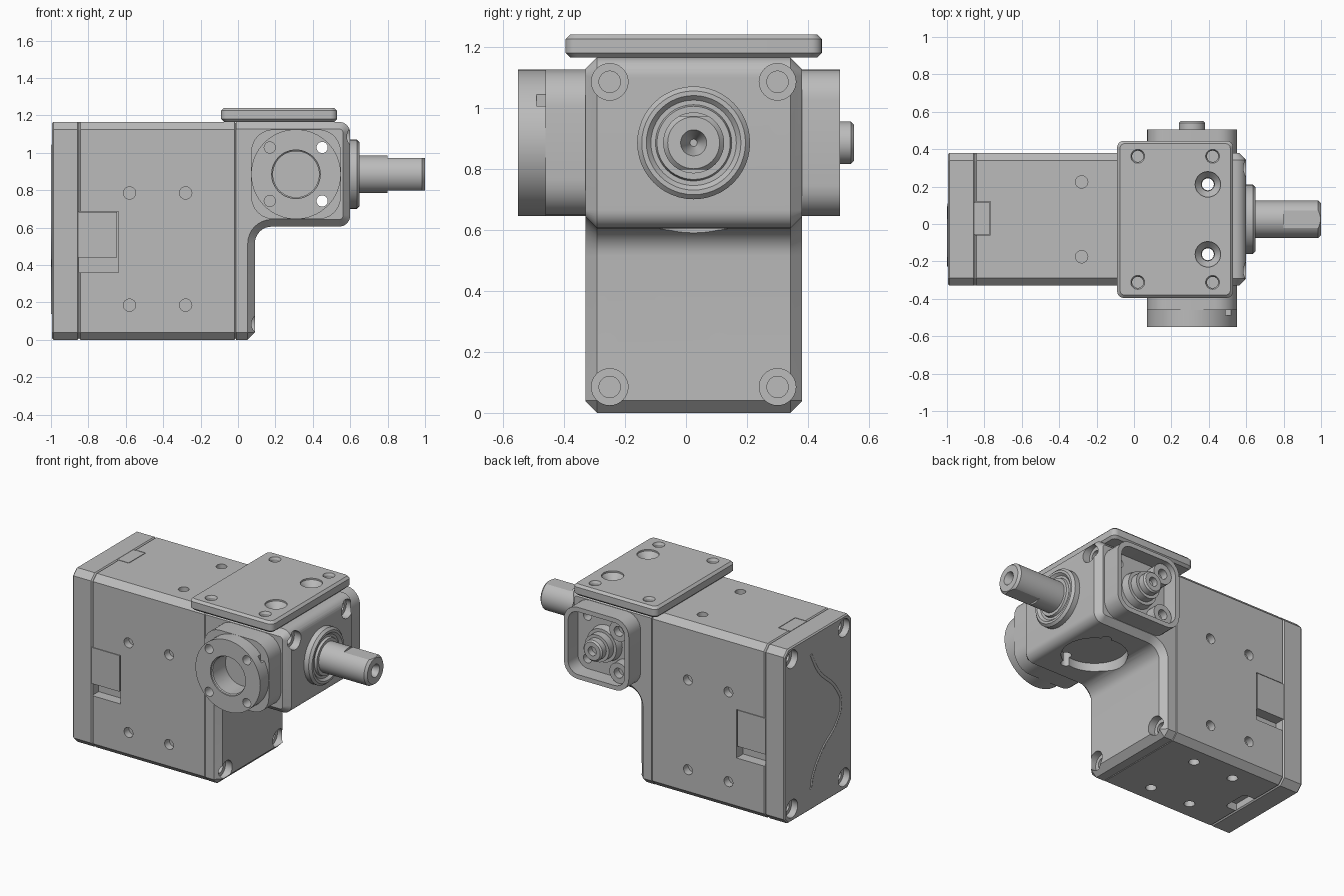
import bpy, bmesh
from math import sin, cos, pi, radians

if "Cube" in bpy.data.objects:
    bpy.data.objects.remove(bpy.data.objects["Cube"])

grey = bpy.data.materials.new("machined_grey")
grey.use_nodes = True
grey.diffuse_color = (0.5, 0.5, 0.5, 1)
grey.node_tree.nodes["Principled BSDF"].inputs["Base Color"].default_value = (0.5, 0.5, 0.5, 1)

CY, CZ, HX = 0.025, 0.885, 0.31      # shaft axis height and depth, side port position
YF, YB, TOP = -0.33, 0.38, 1.165     # body front, back and top


def place(axis, t, p, q):
    return {"x": (t, p, q), "y": (p, t, q), "z": (p, q, t)}[axis]


def arc(cx, cy, r, a0, a1, n=8):
    angles = [radians(a0 + (a1 - a0) * i / n) for i in range(n + 1)]
    return [(cx + r * cos(a), cy + r * sin(a)) for a in angles]


def rrect(x0, x1, y0, y1, r, n=6):
    corners = ((x1 - r, y1 - r, 0), (x0 + r, y1 - r, 90), (x0 + r, y0 + r, 180), (x1 - r, y0 + r, 270))
    return [p for x, y, a in corners for p in arc(x, y, r, a, a + 90, n)]


def loft(name, axis, sections):
    """Join matching outlines along an axis and cap both ends."""
    bm = bmesh.new()
    rings = [[bm.verts.new(place(axis, t, p, q)) for p, q in pts] for t, pts in sections]
    n = len(rings[0])
    for a, b in zip(rings, rings[1:]):
        for i in range(n):
            j = (i + 1) % n
            bm.faces.new((a[i], a[j], b[j], b[i]))
    bm.faces.new(rings[0])
    bm.faces.new(rings[-1])
    bmesh.ops.recalc_face_normals(bm, faces=bm.faces)
    mesh = bpy.data.meshes.new(name)
    bm.to_mesh(mesh)
    bm.free()
    mesh.materials.append(grey)
    obj = bpy.data.objects.new(name, mesh)
    bpy.context.collection.objects.link(obj)
    return obj


def lathe(name, axis, c, profile, n=32):
    return loft(name, axis, [(t, arc(*c, r, 0, 360 - 360 / n, n - 1)) for t, r in profile])


def cyl(axis, c, a, b, r, name="cutter", n=24):
    return lathe(name, axis, c, ((a, r), (b, r)), n)


def box(name, x0, x1, y0, y1, z0, z1):
    ring = [(x0, y0), (x1, y0), (x1, y1), (x0, y1)]
    return loft(name, "z", ((z0, ring), (z1, ring)))


def block(name, axis, a, b, rect, r, c=0.01, n=6):
    """Rounded block with chamfered ends."""
    x0, x1, y0, y1 = rect
    full = rrect(*rect, r, n)
    small = rrect(x0 + c, x1 - c, y0 + c, y1 - c, max(r - c * 0.6, 0.005), n)
    return loft(name, axis, ((a, small), (a + c, full), (b - c, full), (b, small)))


def cut(obj, *cutters):
    for c in cutters:
        mod = obj.modifiers.new("cut", "BOOLEAN")
        mod.operation, mod.solver, mod.object = "DIFFERENCE", "EXACT", c
        with bpy.context.temp_override(object=obj, active_object=obj, selected_objects=[obj]):
            bpy.ops.object.modifier_apply(modifier=mod.name)
        bpy.data.objects.remove(c)


# Motor body and rear cap
section = (YF, YB, 0, TOP)
body = block("motor_body", "x", -0.85, -0.01, section, 0.04, 0.008, 1)
cap = block("rear_cap", "x", -0.995, -0.85, section, 0.04, 0.008, 1)

# Mounting holes on the four long sides
for x in (-0.58, -0.28):
    for z in (0.185, 0.785):
        for y in (YF, YB):
            cut(body, cyl("y", (x, z), y - 0.05, y + 0.05, 0.033))
    for y in (CY - 0.2, CY + 0.2):
        cut(body, cyl("z", (x, y), -0.05, 0.06, 0.033))
        if x > -0.5:
            cut(body, cyl("z", (x, y), TOP - 0.05, TOP + 0.05, 0.033))

# Connector windows on both sides, part filled by tabs of the cap
for side, y, s in (("right", YF, 1), ("left", YB, -1)):
    ys = sorted((y - s * 0.05, y + s * 0.07))
    cut(body, box("cutter", -0.9, -0.64, *ys, 0.36, 0.685))
    ys = sorted((y, y + s * 0.07))
    box("cap_tab_" + side, -0.855, -0.648, *ys, 0.44, 0.682)
cut(body, box("cutter", -0.9, -0.766, -0.06, 0.12, TOP - 0.04, TOP + 0.05))
box("cap_tab_top", -0.855, -0.77, -0.056, 0.116, TOP - 0.04, TOP)
cut(body, loft("cutter", "z", [(t, rrect(-0.9, -0.76, -0.06, 0.12, 0.03)) for t in (-0.05, 0.05)]))

# Corner screws in the rear cap
corners = [(y, z) for y in (CY - 0.275, CY + 0.275) for z in (0.085, 1.085)]
for c in corners:
    cut(cap, lathe("cutter", "x", c, ((-1.05, 0.06), (-0.95, 0.06), (-0.95, 0.035), (-0.9, 0.035))))

# Thin wavy line on the rear face
curve = bpy.data.curves.new("rear_wave", "CURVE")
curve.dimensions = "3D"
curve.bevel_depth, curve.bevel_resolution, curve.use_fill_caps = 0.013, 2, True
spline = curve.splines.new("BEZIER")
path = [(0.1, 1.04), (0.02, 0.9), (-0.17, 0.71), (-0.22, 0.59), (-0.17, 0.48), (-0.02, 0.36), (0.08, 0.22), (0.1, 0.14)]
spline.bezier_points.add(len(path) - 1)
for pt, (y, z) in zip(spline.bezier_points, path):
    pt.co = (-0.987, y, z)
    pt.handle_left_type = pt.handle_right_type = "AUTO"
wave = bpy.data.objects.new("rear_wave", curve)
curve.materials.append(grey)
bpy.context.collection.objects.link(wave)


# Gear housing: a leg below and a head overhanging to the +x side
def housing_outline(d):
    return ([(-0.01, d), (0.05, d), (0.09 - d, 0.04)]
            + arc(0.18, 0.515, 0.09 + d, 180, 90)
            + arc(0.54, 0.665, 0.06 - d, -90, 0)
            + arc(0.54, 1.105, 0.06 - d, 0, 90) + [(-0.01, TOP - d)])


C = 0.038
housing = loft("gear_housing", "y", ((YF, housing_outline(C)), (YF + C, housing_outline(0)),
                                     (YB - C, housing_outline(0)), (YB, housing_outline(C))))
for c in corners:
    x = 0.6 if c[1] > 1 else 0.09
    cut(housing, lathe("cutter", "x", c, ((x - 0.1, 0.035), (x - 0.05, 0.035), (x - 0.05, 0.06), (x + 0.08, 0.06))))
# Round recess under the head
cut(housing, cyl("z", (HX + 0.02, CY), 0.5, 0.66, 0.2, n=40))

# Output flange, shaft with two flats and centre hole
lathe("output_flange", "x", (CY, CZ), ((0.57, 0.185), (0.635, 0.185), (0.65, 0.17), (0.65, 0.155),
                                       (0.635, 0.14), (0.635, 0.125), (0.65, 0.12), (0.65, 0.08)), 48)
shaft = lathe("output_shaft", "x", (CY, CZ), ((0.58, 0.1), (0.985, 0.1), (1, 0.085)), 48)
cut(shaft, box("cutter", 0.8, 1.1, -0.2, 0.2, CZ + 0.088, 1.2),
    box("cutter", 0.8, 1.1, -0.2, 0.2, 0.6, CZ - 0.088),
    lathe("cutter", "x", (CY, CZ), ((0.9, 0.012), (0.97, 0.032), (1.02, 0.05))))

# Front port: square base and bored round flange
port = (HX - 0.24, HX + 0.24, CZ - 0.24, CZ + 0.24)
base = loft("front_port_base", "y", [(t, rrect(*port, 0.12)) for t in (-0.46, YF + 0.02)])
flange = cyl("y", (HX, CZ), -0.55, -0.46, 0.24, "front_port_flange", 64)
cut(flange, box("cutter", HX + 0.18, HX + 0.3, -0.49, -0.4, CZ + 0.12, CZ + 0.175))

# Back port: rounded cup with two lugs, hub and pin
cup = loft("back_port_cup", "y", [(t, rrect(*port, 0.1)) for t in (YB - 0.02, 0.505)])
inner = (port[0] + 0.03, port[1] - 0.03, port[2] + 0.03, port[3] - 0.03)
cut(cup, loft("cutter", "y", [(t, rrect(*inner, 0.075)) for t in (0.4, 0.6)]))
lugs = [cyl("y", (HX - 0.14, CZ + s * 0.14), 0.39, 0.47, 0.068, name)
        for s, name in ((-1, "lower_lug"), (1, "upper_lug"))]
lathe("back_hub", "y", (HX, CZ), ((0.39, 0.12), (0.45, 0.11), (0.45, 0.09), (0.5, 0.09)))
pin = lathe("back_pin", "y", (HX, CZ), ((0.49, 0.07), (0.54, 0.07), (0.55, 0.06)))
cut(pin, cyl("y", (HX, CZ), 0.51, 0.6, 0.03))

# Bolt holes of both ports: right pair runs through, left pair is blind
for s in (-1, 1):
    for part in (flange, base, housing, cup):
        cut(part, cyl("y", (HX + 0.14, CZ + s * 0.143), -0.7, 0.7, 0.03))
    for part in (flange, base):
        cut(part, cyl("y", (HX - 0.14, CZ + s * 0.143), -0.7, -0.35, 0.03))
for lug, s in zip(lugs, (-1, 1)):
    cut(lug, cyl("y", (HX - 0.14, CZ + s * 0.14), 0.42, 0.6, 0.033))
cut(flange, lathe("cutter", "y", (HX, CZ), ((-0.6, 0.13), (-0.54, 0.13), (-0.535, 0.123), (-0.4, 0.123)), 48))
cut(base, cyl("y", (HX, CZ), -0.6, -0.4, 0.123, n=48))

# Top mounting plate with plain and countersunk holes
plate = block("top_plate", "z", TOP, 1.24, (-0.09, 0.53, -0.395, 0.445), 0.035, 0.015)
for s in (-1, 1):
    for x in (0.02, 0.42):
        cut(plate, lathe("cutter", "z", (x, CY + s * 0.337), ((1.18, 0.03), (1.225, 0.03), (1.25, 0.042))))
    y = CY + s * 0.187
    cut(plate, lathe("cutter", "z", (0.395, y), ((1.1, 0.032), (1.19, 0.035), (1.23, 0.068), (1.3, 0.068))))
    cut(housing, cyl("z", (0.395, y), 0.5, 1.3, 0.032))

# Smooth the round surfaces and keep the machined edges crisp
bpy.ops.object.select_all(action="DESELECT")
for obj in bpy.context.scene.objects:
    if obj.type == "MESH":
        obj.select_set(True)
        bpy.context.view_layer.objects.active = obj
bpy.ops.object.shade_smooth_by_angle(angle=radians(25))
